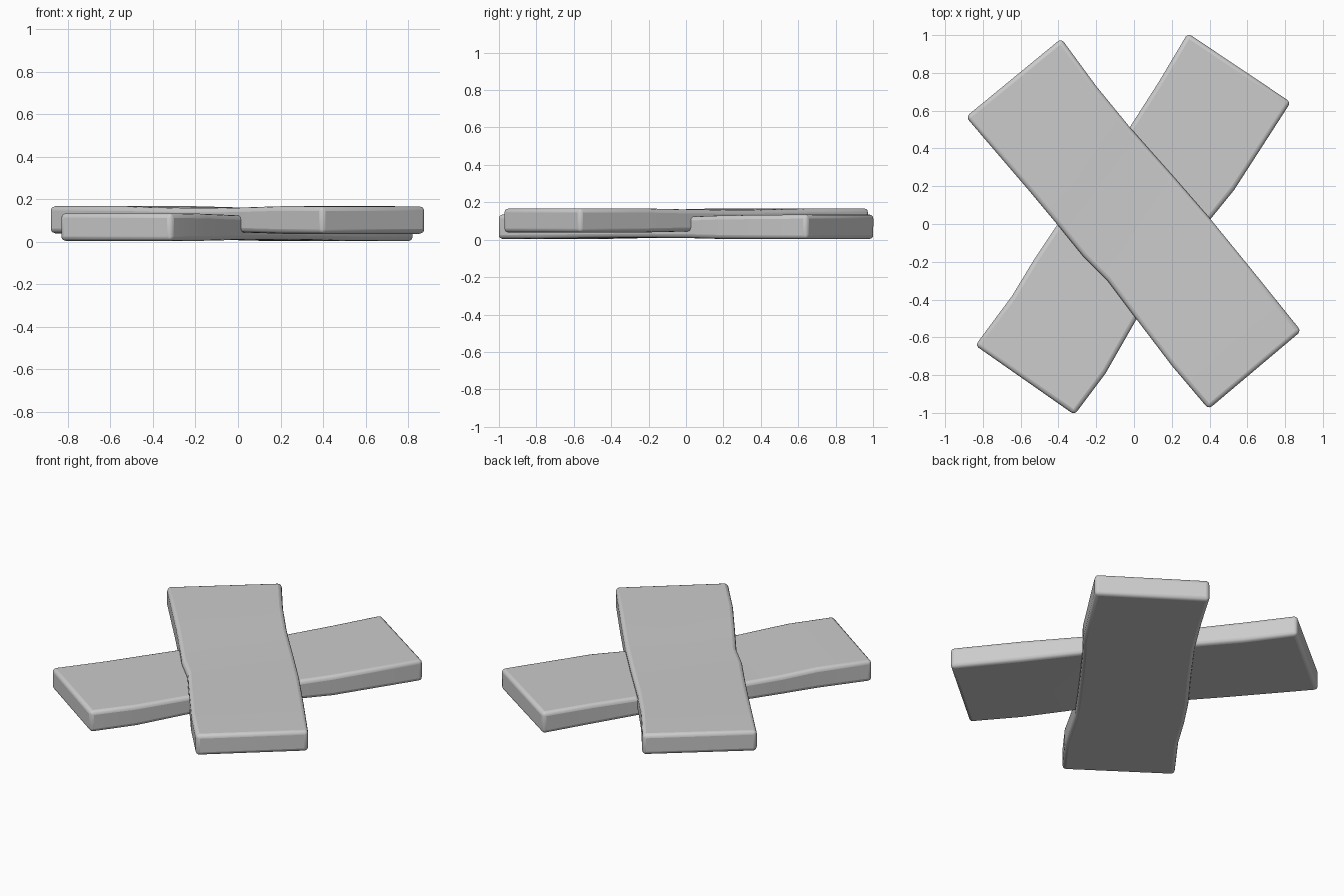
import bpy, bmesh, math

if "Cube" in bpy.data.objects:
    bpy.data.objects.remove(bpy.data.objects["Cube"])

def plank(name, left, right, bottom, top):
    """Loft a rectangular section along paired side outlines, then round its edges."""
    bm = bmesh.new()
    rings = []
    for (lx, ly), (rx, ry), b, t in zip(left, right, bottom, top):
        rings.append([bm.verts.new(p) for p in
                      ((lx, ly, b), (rx, ry, b), (rx, ry, t), (lx, ly, t))])
    for a, c in zip(rings, rings[1:]):
        for i in range(4):
            j = (i + 1) % 4
            bm.faces.new((a[i], a[j], c[j], c[i]))
    bm.faces.new(rings[0])
    bm.faces.new(rings[-1][::-1])
    bmesh.ops.recalc_face_normals(bm, faces=bm.faces)
    mesh = bpy.data.meshes.new(name)
    bm.to_mesh(mesh)
    bm.free()
    obj = bpy.data.objects.new(name, mesh)
    bpy.context.collection.objects.link(obj)
    bev = obj.modifiers.new("rounded_edges", 'BEVEL')
    bev.width = 0.022
    bev.segments = 3
    bev.limit_method = 'ANGLE'
    bev.angle_limit = math.radians(50)
    bpy.ops.object.select_all(action='DESELECT')
    obj.select_set(True)
    bpy.context.view_layer.objects.active = obj
    bpy.ops.object.shade_smooth_by_angle(angle=math.radians(40))
    return obj

# Upper plank, back left to front right
plank("upper_plank",
      [(-0.89, 0.567), (-0.55, 0.17), (-0.40, -0.01), (-0.27, -0.17),
       (-0.14, -0.30), (0.01, -0.50), (0.20, -0.75), (0.395, -0.98)],
      [(-0.385, 0.982), (-0.20, 0.73), (-0.02, 0.51), (0.09, 0.385),
       (0.21, 0.25), (0.41, 0.02), (0.63, -0.25), (0.885, -0.567)],
      [0.040, 0.040, 0.044, 0.046, 0.046, 0.044, 0.038, 0.038],
      [0.168, 0.168, 0.163, 0.160, 0.160, 0.162, 0.168, 0.167])

# Lower plank, front left to back right
plank("lower_plank",
      [(-0.84, -0.643), (-0.645, -0.38), (-0.53, -0.19), (-0.41, -0.01),
       (-0.22, 0.24), (-0.03, 0.50), (0.13, 0.75), (0.285, 1.01)],
      [(-0.315, -1.01), (-0.15, -0.79), (0.01, -0.51), (0.11, -0.37),
       (0.25, -0.18), (0.40, 0.02), (0.53, 0.18), (0.83, 0.645)],
      [0.004, 0.005, 0.009, 0.010, 0.010, 0.008, 0.004, 0.003],
      [0.135, 0.132, 0.125, 0.122, 0.122, 0.124, 0.130, 0.135])
